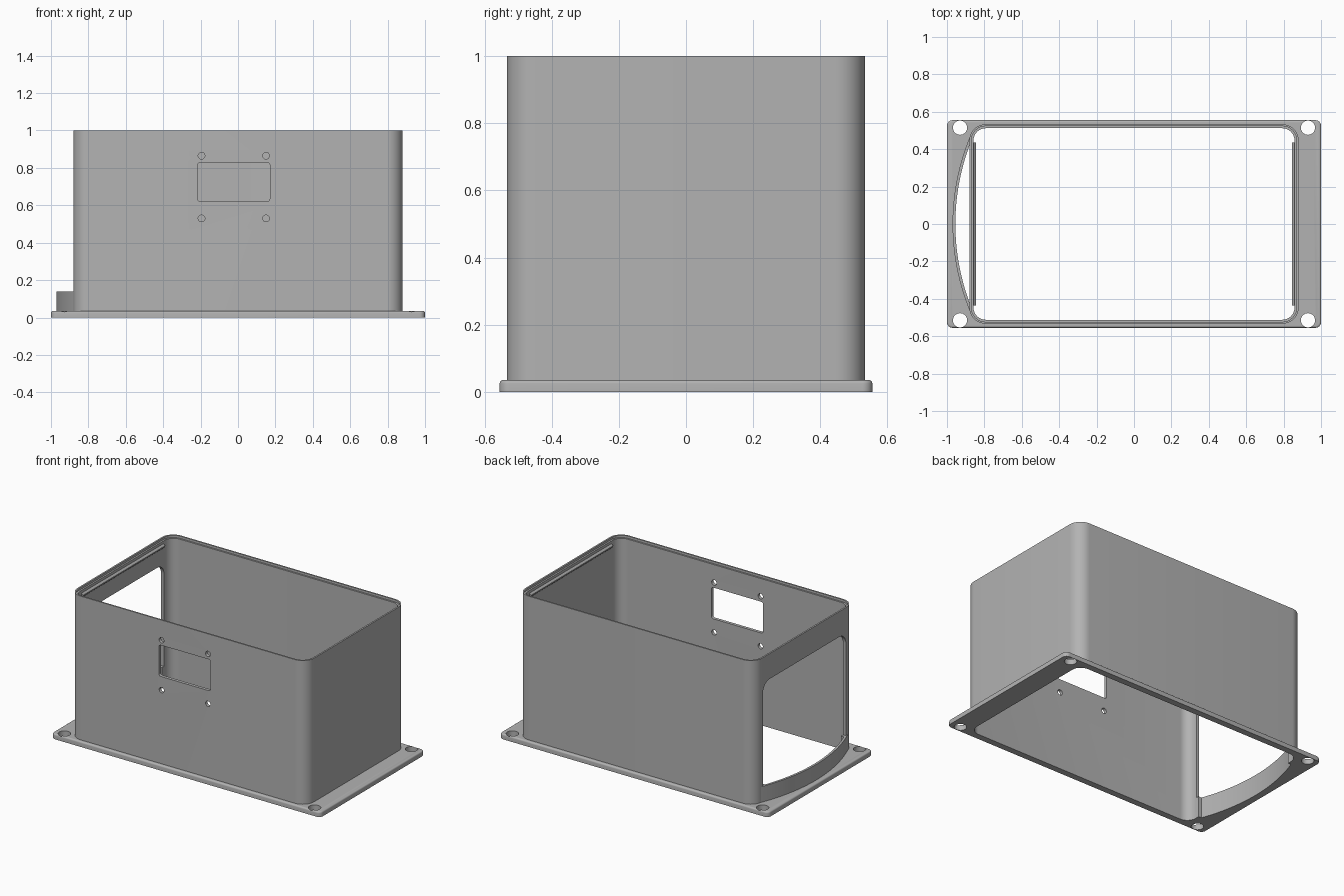
import bpy, bmesh, math
from mathutils import Vector

cube = bpy.data.objects.get("Cube")
if cube:
    bpy.data.objects.remove(cube, do_unlink=True)

grey = bpy.data.materials.new("plain grey")
grey.use_nodes = True
grey.diffuse_color = (0.45, 0.45, 0.45, 1)
grey.node_tree.nodes["Principled BSDF"].inputs["Base Color"].default_value = grey.diffuse_color

# How a 2D outline (u, v) and depth w map to space for each extrusion axis
AXES = {"x": lambda u, v, w: Vector((w, u, v)),
        "y": lambda u, v, w: Vector((u, w, v)),
        "z": lambda u, v, w: Vector((u, v, w))}


def prism(name, outline, low, high, axis="z", round_top=0):
    bm = bmesh.new()
    place = AXES[axis]
    base = bm.faces.new([bm.verts.new(place(u, v, low)) for u, v in outline])
    out = bmesh.ops.extrude_face_region(bm, geom=[base])["geom"]
    shift = place(0, 0, high) - place(0, 0, low)
    bmesh.ops.translate(bm, vec=shift, verts=[g for g in out if isinstance(g, bmesh.types.BMVert)])
    if round_top:
        rim = [g for g in out if isinstance(g, bmesh.types.BMEdge)]
        bmesh.ops.bevel(bm, geom=rim, offset=round_top, segments=4, profile=0.5, affect="EDGES")
    bmesh.ops.recalc_face_normals(bm, faces=bm.faces)
    mesh = bpy.data.meshes.new(name)
    bm.to_mesh(mesh)
    bm.free()
    obj = bpy.data.objects.new(name, mesh)
    bpy.context.collection.objects.link(obj)
    return obj


def rounded(u0, u1, v0, v1, radius, steps=10):
    points = []
    corners = [(u1, v1, -1, -1), (u0, v1, 1, -1), (u0, v0, 1, 1), (u1, v0, -1, 1)]
    for i, (u, v, su, sv) in enumerate(corners):
        for k in range(steps + 1):
            a = math.pi / 2 * (i + k / steps)
            points.append((u + su * radius + radius * math.cos(a),
                           v + sv * radius + radius * math.sin(a)))
    return points


def circle(u, v, radius, count=32):
    return [(u + radius * math.cos(math.tau * k / count),
             v + radius * math.sin(math.tau * k / count)) for k in range(count)]


def bulge(radius, half_width, inner_x, count=40):
    # Shallow arc bowing towards -x, closed by a straight back edge
    reach = math.asin(half_width / radius)
    arc = []
    for k in range(count + 1):
        a = -reach + 2 * reach * k / count
        arc.append((0.25 - radius * math.cos(a), radius * math.sin(a)))
    return arc + [(inner_x, half_width), (inner_x, -half_width)]


def combine(obj, tools, operation="DIFFERENCE"):
    for tool in tools:
        tool.hide_render = True
        mod = obj.modifiers.new("cut", "BOOLEAN")
        mod.operation, mod.solver, mod.object = operation, "EXACT", tool
        bpy.context.view_layer.objects.active = obj
        bpy.ops.object.modifier_apply(modifier=mod.name)
        bpy.data.objects.remove(tool, do_unlink=True)


def finish(obj):
    obj.data.materials.clear()
    obj.data.materials.append(grey)
    for face in obj.data.polygons:
        face.material_index = 0
    bpy.ops.object.select_all(action="DESELECT")
    obj.select_set(True)
    bpy.context.view_layer.objects.active = obj
    bpy.ops.object.shade_smooth_by_angle(angle=math.radians(30))


PLATE_TOP, LIP_TOP = 0.035, 0.14
cavity = rounded(-0.858, 0.858, -0.512, 0.512, 0.065)
lip_inside = bulge(1.205, 0.418, -0.8)

# Flange with four screw holes and the bulged opening
plate = prism("base_flange", rounded(-1, 1, -0.555, 0.555, 0.03), 0, PLATE_TOP, round_top=0.01)
combine(plate, [prism("cavity_cutter", cavity, -0.1, 0.2),
                prism("bulge_cutter", lip_inside, -0.1, 0.2)]
        + [prism("screw_cutter", circle(x, y, 0.038), -0.1, 0.2)
           for x in (-0.93, 0.93) for y in (-0.515, 0.515)])
finish(plate)

# Hollow case joined with the curved lip
case = prism("case_walls", rounded(-0.88, 0.88, -0.533, 0.533, 0.085), PLATE_TOP, 1)
combine(case, [prism("curved_lip", bulge(1.22, 0.46, -0.865), PLATE_TOP, LIP_TOP)], "UNION")
rim_step = rounded(-0.869, 0.869, -0.523, 0.523, 0.075)
end_opening = [(-0.44, LIP_TOP), (0.44, LIP_TOP)] + [
    p for p in rounded(-0.44, 0.44, 0, 0.83, 0.07) if p[1] > 0.5]
combine(case, [prism("cavity_cutter", cavity, -0.1, 1.2),
               prism("rim_cutter", rim_step, 0.985, 1.2),
               prism("bulge_cutter", lip_inside, -0.1, 0.2),
               prism("end_cutter", end_opening, -1.2, -0.7, "x"),
               prism("display_cutter", rounded(-0.215, 0.17, 0.62, 0.83, 0.015),
                     -0.7, -0.4, "y")]
        + [prism("small_hole_cutter", circle(x, z, 0.018, 24), -0.7, -0.4, "y")
           for x in (-0.195, 0.15) for z in (0.53, 0.865)])
finish(case)

# Snap ridges inside both end walls
for name, side in (("left_snap_ridge", 1), ("right_snap_ridge", -1)):
    profile = [(side * 0.866, 0.93), (side * 0.846, 0.948),
               (side * 0.846, 0.956), (side * 0.866, 0.974)]
    finish(prism(name, profile, -0.435, 0.435, "y"))
